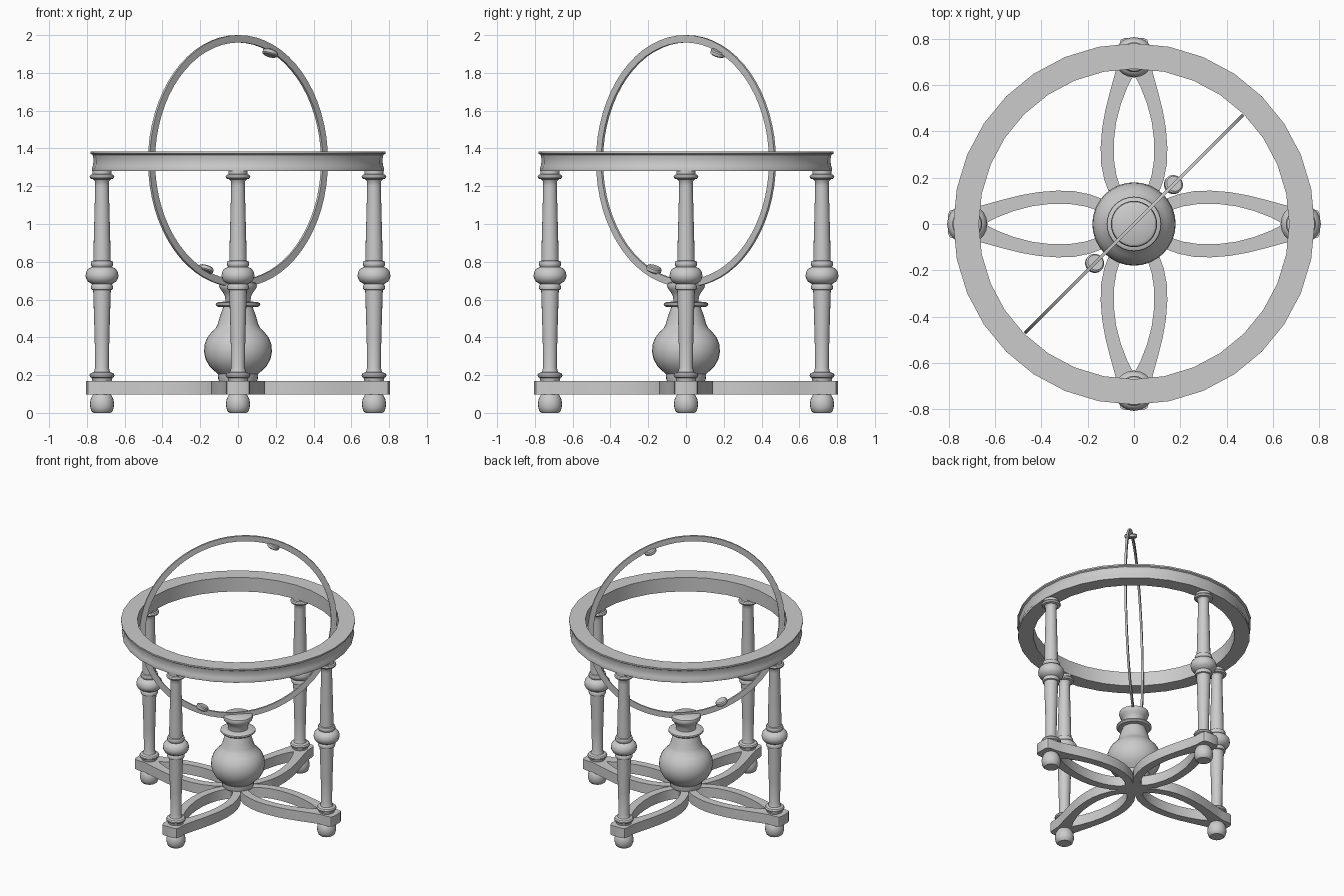
import bpy, math
from math import sin, cos, pi
from mathutils import Vector

if "Cube" in bpy.data.objects:
    bpy.data.objects.remove(bpy.data.objects["Cube"])


def smooth(ob, angle=38):
    bpy.ops.object.select_all(action='DESELECT')
    ob.select_set(True)
    bpy.context.view_layer.objects.active = ob
    bpy.ops.object.shade_smooth_by_angle(angle=math.radians(angle))


def lathe(name, profile, n, closed=False, loc=(0, 0, 0)):
    """Revolve (radius, z) points, listed bottom to top, around z."""
    m = len(profile)
    verts = [(r * cos(2 * pi * i / n), r * sin(2 * pi * i / n), z)
             for i in range(n) for r, z in profile]
    faces = []
    for i in range(n):
        a, b = i * m, (i + 1) % n * m
        for j in range(m if closed else m - 1):
            k = (j + 1) % m
            faces.append((a + j, b + j, b + k, a + k))
    if not closed:
        faces.append([i * m for i in reversed(range(n))])
        faces.append([i * m + m - 1 for i in range(n)])
    me = bpy.data.meshes.new(name)
    me.from_pydata(verts, [], faces)
    ob = bpy.data.objects.new(name, me)
    bpy.context.collection.objects.link(ob)
    ob.location = loc
    smooth(ob)
    return ob


# Horizon ring with a hollowed outer edge
lathe("horizon_ring", [(.67, 1.28), (.772, 1.28), (.774, 1.295), (.767, 1.31),
                       (.765, 1.345), (.77, 1.366), (.78, 1.372), (.78, 1.383),
                       (.67, 1.383)], 32, closed=True)

# Upright meridian ring, standing on the x = y diagonal
ring = lathe("meridian_ring", [(.628, -.007), (.667, -.007), (.667, .007), (.628, .007)],
             64, closed=True, loc=(0, 0, 1.333))
ring.rotation_euler = (pi / 2, 0, pi / 4)

# Tilted pivot discs on the meridian ring
axis = Vector((.17, .17, .572))
for name, s in (("upper_pivot", 1), ("lower_pivot", -1)):
    disc = lathe(name, [(.034, -.014), (.041, -.008), (.041, .008), (.034, .014)], 20,
                 loc=Vector((0, 0, 1.333)) + s * axis)
    disc.rotation_euler = axis.to_track_quat('Z', 'Y').to_euler()

# Turned columns and bun feet, four of each
column = [(.05, .165), (.055, .185), (.064, .19), (.066, .2), (.06, .21), (.043, .216),
          (.036, .24), (.039, .4), (.046, .63), (.047, .65), (.056, .653), (.059, .665),
          (.055, .678), (.052, .682), (.075, .695), (.085, .713), (.087, .728),
          (.083, .748), (.07, .765), (.052, .772), (.057, .78), (.059, .792),
          (.055, .803), (.046, .806), (.044, .9), (.036, 1.2), (.037, 1.225),
          (.045, 1.236), (.06, 1.24), (.065, 1.25), (.06, 1.26), (.05, 1.264),
          (.05, 1.285)]
foot = [(.045, 0), (.055, .008), (.062, .028), (.064, .048), (.061, .07),
        (.052, .09), (.042, .105)]
for i in range(4):
    loc = (.72 * cos(i * pi / 2), .72 * sin(i * pi / 2), 0)
    lathe(f"column_{i + 1}", column, 20, loc=loc)
    lathe(f"foot_{i + 1}", foot, 20, loc=loc)

# Central vase-shaped support
lathe("central_vase", [(.1, .165), (.105, .18), (.106, .205), (.125, .222), (.152, .248),
                       (.172, .285), (.18, .325), (.176, .365), (.162, .4), (.14, .427),
                       (.118, .45), (.107, .47), (.096, .51), (.078, .56), (.108, .562),
                       (.118, .572), (.116, .581), (.105, .586), (.066, .59),
                       (.069, .615), (.08, .64), (.094, .655), (.1, .672), (.096, .687),
                       (.083, .694)], 32)

# Cross base of four petal loops: one outline with four lens-shaped holes
half = [(.1, .115), (.128, .19), (.142, .26), (.144, .33), (.138, .41), (.124, .49),
        (.104, .57), (.082, .65), (.066, .715), (.064, .775), (.057, .795), (.04, .804)]
lens = [(.03, .105), (.056, .15), (.076, .21), (.087, .28), (.087, .36), (.077, .44),
        (.056, .52), (.027, .595)]


def add_spline(curve, pts):
    sp = curve.splines.new('POLY')
    sp.points.add(len(pts) - 1)
    for p, (x, y) in zip(sp.points, pts):
        p.co = (x, y, 0, 1)
    sp.use_cyclic_u = True


def turn(pts, i):
    c, s = cos(i * pi / 2), sin(i * pi / 2)
    return [(x * c - y * s, x * s + y * c) for x, y in pts]


curve = bpy.data.curves.new("cross_base", 'CURVE')
curve.dimensions, curve.fill_mode, curve.extrude = '2D', 'BOTH', .036
outline = []
for i in range(4):
    outline += turn([(.06, .06)] + half + [(-x, y) for x, y in reversed(half)], i)
    add_spline(curve, turn([(0, .08)] + lens + [(0, .645)]
                           + [(-x, y) for x, y in reversed(lens)], i))
add_spline(curve, outline)
base = bpy.data.objects.new("cross_base", curve)
bpy.context.collection.objects.link(base)
base.location.z = .134
bpy.ops.object.select_all(action='DESELECT')
base.select_set(True)
bpy.context.view_layer.objects.active = base
bpy.ops.object.convert(target='MESH')
smooth(bpy.context.view_layer.objects.active)
